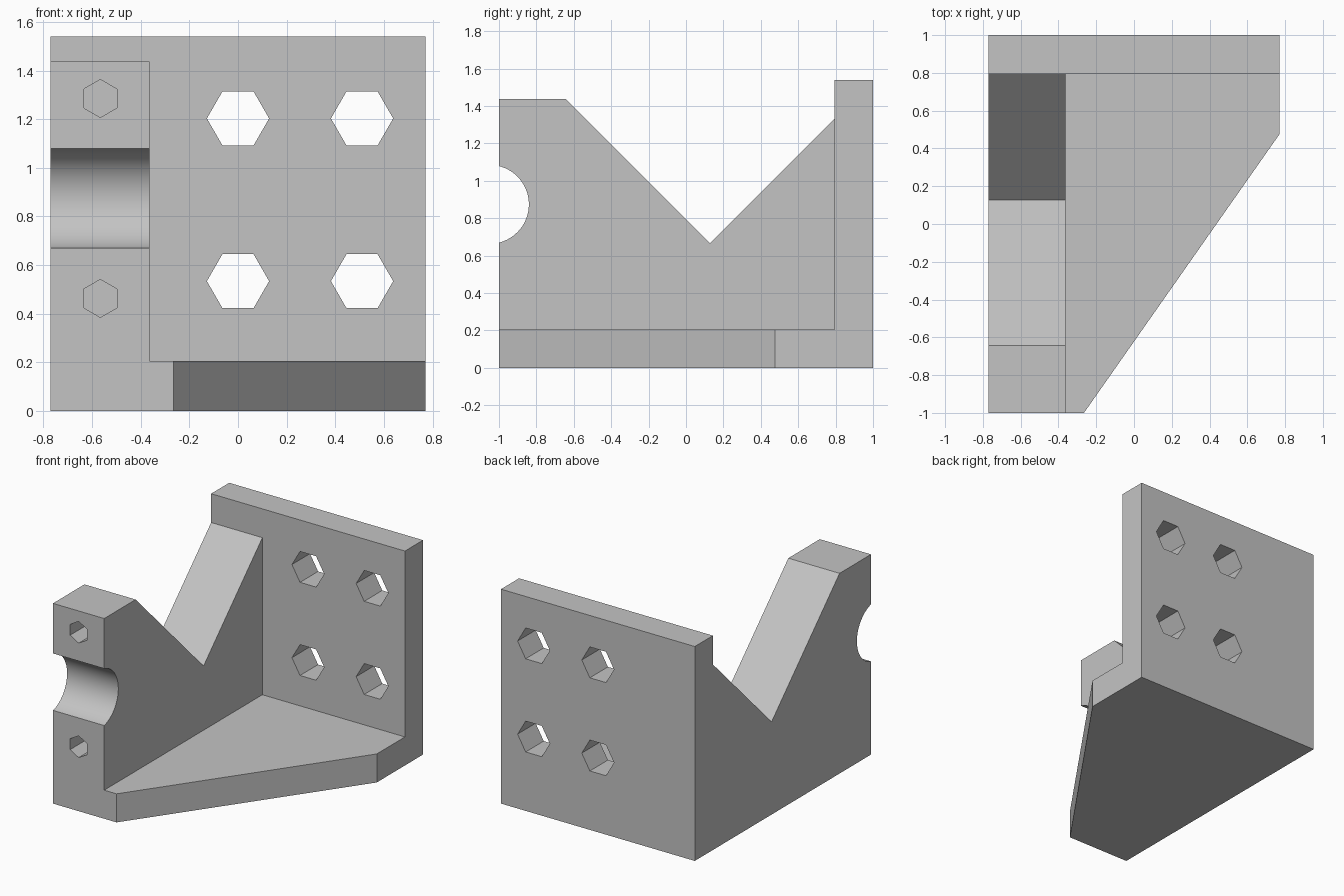
import bpy, bmesh, math
from mathutils import Vector

cube = bpy.data.objects.get("Cube")
if cube:
    bpy.data.objects.remove(cube, do_unlink=True)

grey = bpy.data.materials.new("plain_grey")
grey.use_nodes = True
colour = (0.55, 0.55, 0.55, 1)
grey.diffuse_color = colour
grey.node_tree.nodes["Principled BSDF"].inputs["Base Color"].default_value = colour


def prism(name, outline, axis, start, end):
    """Extrude a 2D outline along an axis; outline uses the other two axes in order."""
    def place(p, d):
        co = list(p)
        co.insert("xyz".index(axis), d)
        return Vector(co)
    bm = bmesh.new()
    face = bm.faces.new([bm.verts.new(place(p, start)) for p in outline])
    moved = bmesh.ops.extrude_face_region(bm, geom=[face])["geom"]
    shift = place((0, 0), end - start)
    bmesh.ops.translate(bm, vec=shift, verts=[g for g in moved if isinstance(g, bmesh.types.BMVert)])
    bmesh.ops.recalc_face_normals(bm, faces=bm.faces)
    mesh = bpy.data.meshes.new(name)
    bm.to_mesh(mesh)
    bm.free()
    mesh.materials.append(grey)
    obj = bpy.data.objects.new(name, mesh)
    bpy.context.collection.objects.link(obj)
    return obj


def ring(cx, cy, radius, sides, turn=0):
    angles = [math.radians(turn) + math.tau * i / sides for i in range(sides)]
    return [(cx + radius * math.cos(a), cy + radius * math.sin(a)) for a in angles]


def combine(target, other, operation):
    mod = target.modifiers.new("join", 'BOOLEAN')
    mod.operation, mod.solver, mod.object = operation, 'EXACT', other
    bpy.context.view_layer.objects.active = target
    bpy.ops.object.modifier_apply(modifier=mod.name)
    bpy.data.objects.remove(other, do_unlink=True)


W, PLATE_Y, BASE_Z = 0.77, 0.795, 0.205
WEB_X = -0.363

# Upright back plate
bracket = prism("angle_bracket", [(-W, 0), (W, 0), (W, 1.54), (-W, 1.54)], "y", PLATE_Y, 1)

# Tapered base
base = prism("base", [(-W, -1), (-0.265, -1), (W, 0.475), (W, 1), (-W, 1)], "z", 0, BASE_Z)
combine(bracket, base, 'UNION')

# Side web with V notch
web_outline = [(-1, 0), (0.9, 0), (0.9, 1.333), (PLATE_Y, 1.333),
               (0.128, 0.667), (-0.643, 1.438), (-1, 1.438)]
combine(bracket, prism("web", web_outline, "x", -W, WEB_X), 'UNION')

# Round groove across the web's front
groove = prism("groove_cutter", ring(-1.051, 0.874, 0.211, 64), "x", -W - 0.1, WEB_X + 0.1)
combine(bracket, groove, 'DIFFERENCE')

# Blind hexagonal pockets above and below the groove
for z in (0.463, 1.285):
    pocket = prism("pocket_cutter", ring(-0.566, z, 0.078, 6, 30), "y", -1.1, -0.69)
    combine(bracket, pocket, 'DIFFERENCE')

# Hexagonal through holes in the back plate
for x in (0, 0.51):
    for z in (0.534, 1.203):
        hole = prism("hole_cutter", ring(x, z, 0.128, 6), "y", 0.7, 1.1)
        combine(bracket, hole, 'DIFFERENCE')

# Merge flush faces and shade
bm = bmesh.new()
bm.from_mesh(bracket.data)
bmesh.ops.remove_doubles(bm, verts=bm.verts, dist=0.0001)
bmesh.ops.dissolve_limit(bm, angle_limit=math.radians(0.5), verts=bm.verts, edges=bm.edges)
bm.to_mesh(bracket.data)
bm.free()
bpy.ops.object.select_all(action='DESELECT')
bracket.select_set(True)
bpy.context.view_layer.objects.active = bracket
bpy.ops.object.shade_smooth_by_angle(angle=math.radians(30))
